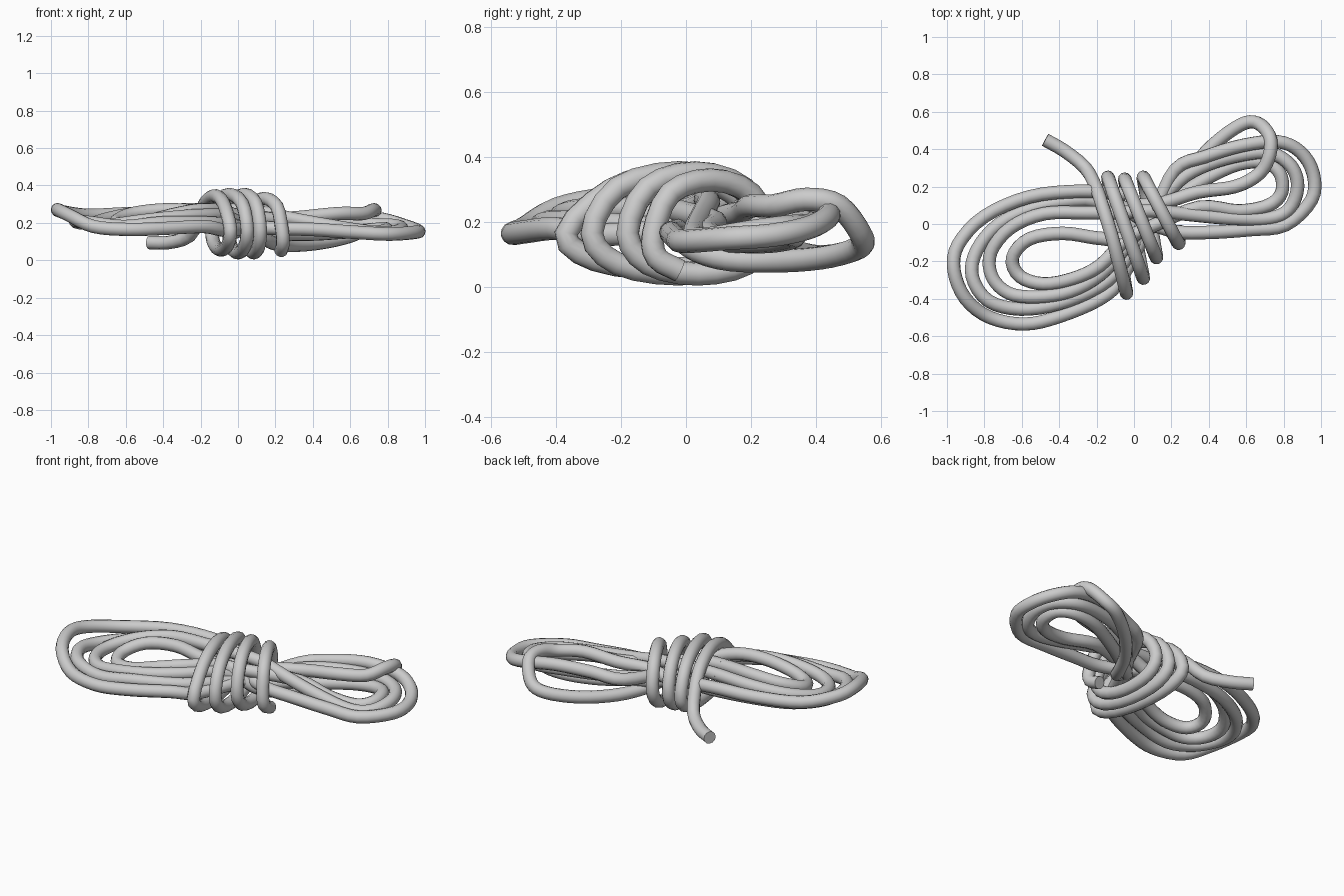
import bpy, math
from mathutils import Vector

R = 0.036  # rope radius


def smooth_path(pts, n=4):
    """Catmull-Rom samples through the given points."""
    p = [Vector(q) for q in pts]
    p = [2 * p[0] - p[1]] + p + [2 * p[-1] - p[-2]]
    out = []
    for i in range(1, len(p) - 2):
        a, b, c, d = p[i - 1:i + 3]
        for k in range(n):
            t = k / n
            out.append(0.5 * (2 * b + (c - a) * t + (2 * a - 5 * b + 4 * c - d) * t * t
                              + (3 * b - a - 3 * c + d) * t ** 3))
    return out + [p[-2]]


def rope(name, pts, n=4):
    cu = bpy.data.curves.new(name, 'CURVE')
    cu.dimensions = '3D'
    cu.bevel_depth = R
    cu.bevel_resolution = 4
    cu.use_fill_caps = True
    path = smooth_path(pts, n)
    sp = cu.splines.new('POLY')
    sp.points.add(len(path) - 1)
    for q, v in zip(sp.points, path):
        q.co = (*v, 1)
    ob = bpy.data.objects.new(name, cu)
    bpy.context.collection.objects.link(ob)
    bpy.ops.object.select_all(action='DESELECT')
    ob.select_set(True)
    bpy.context.view_layer.objects.active = ob
    bpy.ops.object.convert(target='MESH')
    bpy.ops.object.shade_smooth_by_angle(angle=math.radians(50))


# left bights, outer to inner: back strand, round the tip, front strand
left = [
    [(-.05, .16, .22), (-.29, .175, .25), (-.56, .145, .25), (-.8, .04, .24), (-.94, -.11, .26),
     (-.962, -.25, .27), (-.9, -.4, .24), (-.77, -.5, .18), (-.585, -.535, .165),
     (-.4, -.495, .17), (-.18, -.4, .18), (-.06, -.28, .16)],
    [(-.08, .1, .2), (-.26, .13, .21), (-.52, .09, .21), (-.72, 0, .2), (-.84, -.14, .2),
     (-.865, -.28, .21), (-.78, -.41, .2), (-.61, -.455, .18), (-.4, -.425, .2),
     (-.18, -.33, .2), (-.05, -.2, .19)],
    [(-.1, .06, .27), (-.26, .06, .27), (-.48, .055, .26), (-.66, -.02, .23), (-.765, -.15, .2),
     (-.76, -.28, .19), (-.67, -.37, .19), (-.52, -.39, .21), (-.34, -.36, .23),
     (-.18, -.27, .24), (-.05, -.13, .23)],
    [(-.08, -.08, .25), (-.2, -.075, .26), (-.38, -.05, .27), (-.56, -.08, .25),
     (-.65, -.18, .21), (-.61, -.28, .19), (-.48, -.32, .21), (-.32, -.29, .25),
     (-.18, -.22, .27), (-.04, -.08, .25)],
]
# right bights, outer to inner; the last one rises from below and folds over
right = [
    [(.1, .04, .18), (.22, .29, .2), (.38, .36, .23), (.58, .42, .245), (.77, .44, .22),
     (.89, .385, .185), (.958, .27, .16), (.95, .13, .15), (.81, -.005, .14),
     (.62, -.03, .15), (.4, -.045, .165), (.22, -.04, .17), (.05, .02, .18)],
    [(.09, .04, .17), (.24, .23, .19), (.4, .32, .2), (.58, .37, .2), (.73, .38, .19),
     (.84, .31, .185), (.875, .2, .17), (.83, .08, .15), (.72, .03, .15),
     (.52, .03, .18), (.3, .05, .22), (.1, .07, .26)],
    [(.1, .05, .14), (.24, .15, .14), (.4, .25, .14), (.56, .32, .15), (.7, .33, .16),
     (.78, .27, .17), (.79, .17, .16), (.72, .1, .15), (.56, .07, .17),
     (.35, .09, .2), (.1, -.01, .23)],
    [(.11, -.01, .14), (.19, .1, .09), (.28, .26, .08), (.42, .42, .09), (.57, .53, .12),
     (.66, .54, .16), (.725, .47, .25), (.725, .37, .27), (.67, .27, .25),
     (.54, .2, .25), (.34, .17, .23), (.14, .11, .21), (-.04, .1, .14)],
]
for i in range(3):
    rope(f"rope_turn_{i + 1}", left[i] + right[i] + left[i + 1][:2])
rope("rope_turn_4", left[3] + right[3])

# binding: loose tail, then coils over the top and under the bundle
fronts = [(-.04, -.37), (.05, -.29), (.12, -.18), (.235, -.1)]
backs = [None, (-.14, .25), (-.05, .24), (.05, .25)]
over = [0, .187, .187, .165]
under = [-.11, -.125, -.125]


def half_turn(a, b, lift, steps=4):
    out = []
    for k in range(steps):
        ang = math.pi * k / steps
        t = (1 - math.cos(ang)) / 2
        out.append((a[0] + (b[0] - a[0]) * t, a[1] + (b[1] - a[1]) * t,
                    .165 + lift * math.sin(ang) ** .85))
    return out


wrap = [(-.475, .45, .095), (-.37, .39, .095), (-.26, .3, .13), (-.205, .2, .24),
        (-.17, .1, .315), (-.12, -.06, .345), (-.075, -.23, .3)]
for i, f in enumerate(fronts):
    if i:
        wrap += half_turn(backs[i], f, over[i])
    if i < 3:
        wrap += half_turn(f, backs[i + 1], under[i])
wrap += [(.235, -.1, .165), (.24, -.09, .09), (.23, -.02, .05)]
rope("binding_coils_and_tail", wrap, 3)
